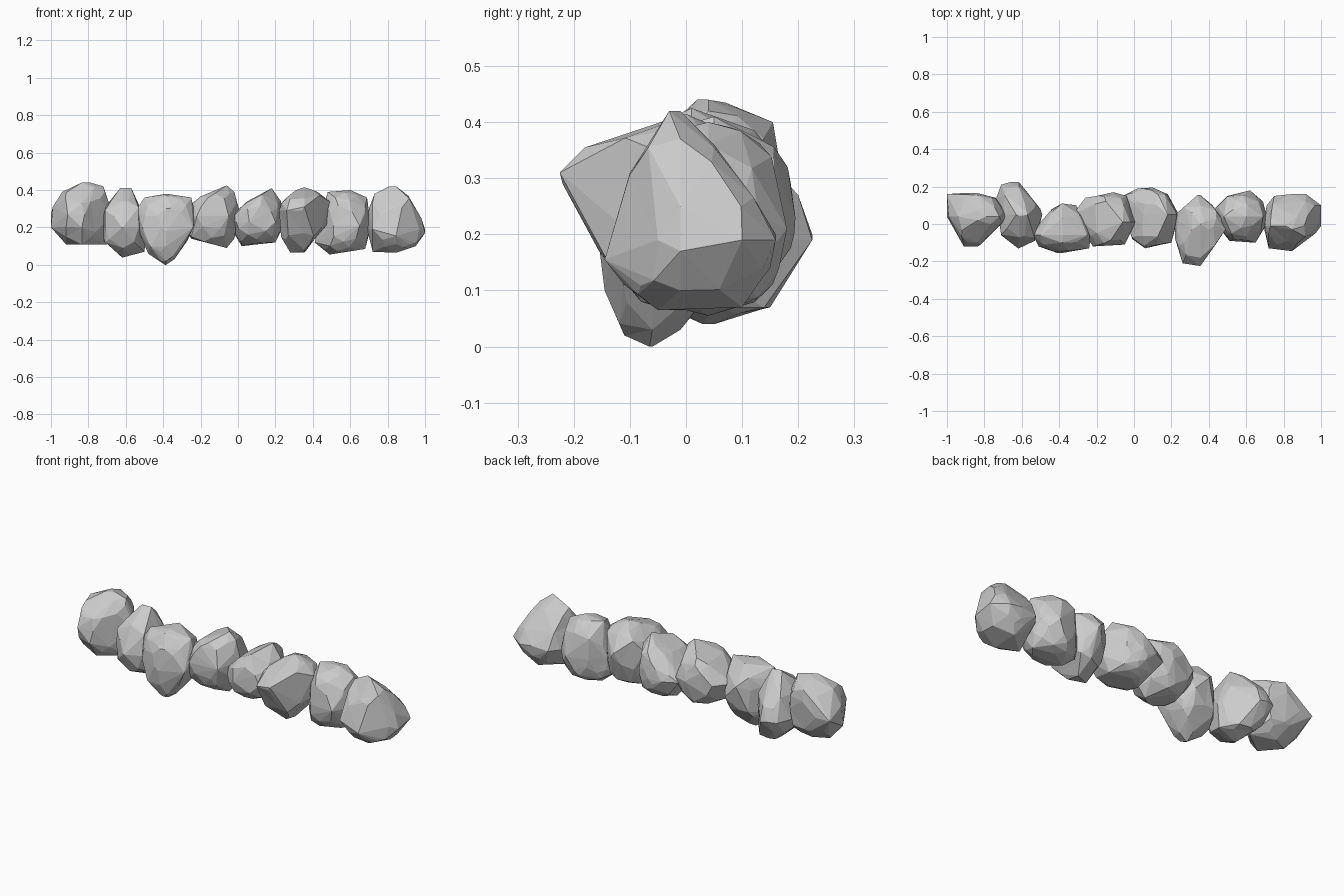
import bpy, bmesh, math, random
from mathutils import Vector

random.seed(4)


def gauge(poly, c, d):
    """How far direction d reaches relative to a convex outline (1 = on it)."""
    g = 0.0
    for i, a in enumerate(poly):
        b = poly[(i + 1) % len(poly)]
        n = (b[1] - a[1], a[0] - b[0])
        h = n[0] * (a[0] - c[0]) + n[1] * (a[1] - c[1])
        if abs(h) > 1e-6:
            g = max(g, (n[0] * d[0] + n[1] * d[1]) / h)
    return g


def rock(name, cy, cz, front, top, side=(), count=90):
    """Faceted boulder fitted to front (x, z), top (x, y) and optional side (y, z) outlines."""
    xs = [p[0] for p in front + top]
    cx = (min(xs) + max(xs)) / 2
    c = Vector((cx, cy, cz))
    lo = Vector((min(xs), min(p[1] for p in top), min(p[1] for p in front)))
    hi = Vector((max(xs), max(p[1] for p in top), max(p[1] for p in front)))
    pts = [Vector((x, cy, z)) for x, z in front] + [Vector((x, y, cz)) for x, y in top]
    if side:
        # slide outline points inside the side outline where they stick out
        for p in pts:
            q = p - c
            g = gauge(side, (cy, cz), (q.y, q.z))
            if g > 1.08:
                p.y, p.z = cy + q.y / g, cz + q.z / g
        pts += [Vector((cx, y, z)) for y, z in side]
    for i in range(count):
        # evenly spread directions, slightly jittered
        w = 1 - 2 * (i + 0.5) / count
        a = i * 2.39996 + random.uniform(-0.25, 0.25)
        s = math.sqrt(1 - w * w)
        d = Vector((s * math.cos(a), s * math.sin(a), w))
        e = sum((abs(d[k]) / ((hi[k] - c[k]) if d[k] > 0 else (c[k] - lo[k]))) ** 2.4
                for k in range(3)) ** (1 / 2.4)
        g = max(e, gauge(front, (cx, cz), (d.x, d.z)), gauge(top, (cx, cy), (d.x, d.y)),
                gauge(side, (cy, cz), (d.y, d.z)))
        pts.append(c + d * (random.uniform(0.97, 1.0) / g))
    bm = bmesh.new()
    for p in pts:
        bm.verts.new(p)
    bmesh.ops.convex_hull(bm, input=bm.verts[:])
    bmesh.ops.delete(bm, geom=[v for v in bm.verts if not v.link_faces], context='VERTS')
    # merge nearly flat neighbours into broad chipped facets
    bmesh.ops.dissolve_limit(bm, angle_limit=math.radians(8),
                             verts=bm.verts[:], edges=bm.edges[:])
    bmesh.ops.triangulate(bm, faces=bm.faces[:])
    bmesh.ops.recalc_face_normals(bm, faces=bm.faces[:])
    me = bpy.data.meshes.new(name)
    bm.to_mesh(me)
    bm.free()
    ob = bpy.data.objects.new(name, me)
    bpy.context.collection.objects.link(ob)


# Row of boulders from left to right
rock("rock_1", 0.04, 0.27,
     [(-1, .2), (-.99, .31), (-.94, .39), (-.79, .44), (-.72, .42), (-.67, .27), (-.7, .11), (-.92, .11)],
     [(-1, .16), (-.97, .04), (-.91, -.12), (-.82, -.11), (-.68, .03), (-.74, .14), (-.92, .165)],
     [(.02, .44), (.07, .435), (.155, .4), (.165, .34), (.15, .18), (.08, .11), (-.06, .11), (-.12, .2), (-.1, .33)])
rock("rock_2", 0.05, 0.2,
     [(-.73, .2), (-.71, .31), (-.63, .41), (-.57, .41), (-.52, .3), (-.49, .2), (-.5, .07), (-.62, .04), (-.72, .13)],
     [(-.74, .13), (-.71, .21), (-.66, .225), (-.6, .2), (-.5, .08), (-.53, -.09), (-.62, -.13), (-.71, -.06)],
     [(.225, .19), (.2, .27), (.1, .38), (.04, .41), (-.07, .34), (-.13, .2), (-.08, .09), (.03, .04), (.15, .07)])
rock("rock_3", -0.06, 0.2,
     [(-.54, .3), (-.5, .36), (-.38, .38), (-.25, .36), (-.23, .27), (-.27, .13), (-.34, .03), (-.39, 0), (-.48, .06)],
     [(-.54, -.04), (-.42, .11), (-.31, .1), (-.24, -.02), (-.24, -.13), (-.41, -.155), (-.51, -.12)],
     [(-.155, .18), (-.145, .1), (-.11, .02), (-.065, 0), (-.01, .03), (.08, .14), (.11, .28), (.03, .38), (-.1, .37), (-.145, .3)])
rock("rock_4", 0.01, 0.26,
     [(-.25, .3), (-.2, .37), (-.06, .425), (-.02, .39), (.01, .28), (-.02, .14), (-.06, .09), (-.25, .14)],
     [(-.33, .05), (-.26, .14), (-.11, .17), (-.04, .15), (0, 0), (-.05, -.11), (-.22, -.12)])
rock("rock_5", 0.05, 0.23,
     [(-.05, .25), (.05, .34), (.18, .41), (.23, .34), (.24, .2), (.2, .12), (.02, .1)],
     [(-.06, .15), (.02, .19), (.1, .195), (.18, .16), (.23, 0), (.2, -.1), (.06, -.13), (-.01, -.08)])
rock("rock_6", -0.03, 0.29,
     [(.23, .33), (.31, .41), (.4, .41), (.49, .34), (.48, .22), (.37, .09), (.28, .065), (.23, .15)],
     [(.22, .05), (.34, .155), (.42, .1), (.49, 0), (.44, -.11), (.34, -.22), (.26, -.21), (.22, -.08)],
     [(-.225, .31), (-.18, .355), (-.08, .385), (0, .415), (.1, .37), (.155, .27), (.1, .12), (0, .065), (-.08, .08), (-.155, .17)])
rock("rock_7", 0.04, 0.21,
     [(.41, .12), (.49, .055), (.68, .085), (.71, .2), (.69, .36), (.6, .4), (.48, .39)],
     [(.43, .08), (.5, .15), (.62, .18), (.69, .12), (.71, 0), (.65, -.1), (.51, -.09), (.45, 0)])
rock("rock_8", -0.01, 0.19,
     [(.7, .3), (.73, .38), (.81, .42), (.91, .37), (.98, .25), (1, .17), (.95, .1), (.72, .07)],
     [(.71, .1), (.75, .15), (.92, .16), (1, .1), (.97, -.05), (.8, -.145), (.72, -.13), (.69, 0)],
     [(-.03, .42), (.05, .36), (.12, .27), (.16, .2), (.15, .14), (.1, .07), (-.05, .065), (-.11, .11), (-.145, .155), (-.1, .31)])
